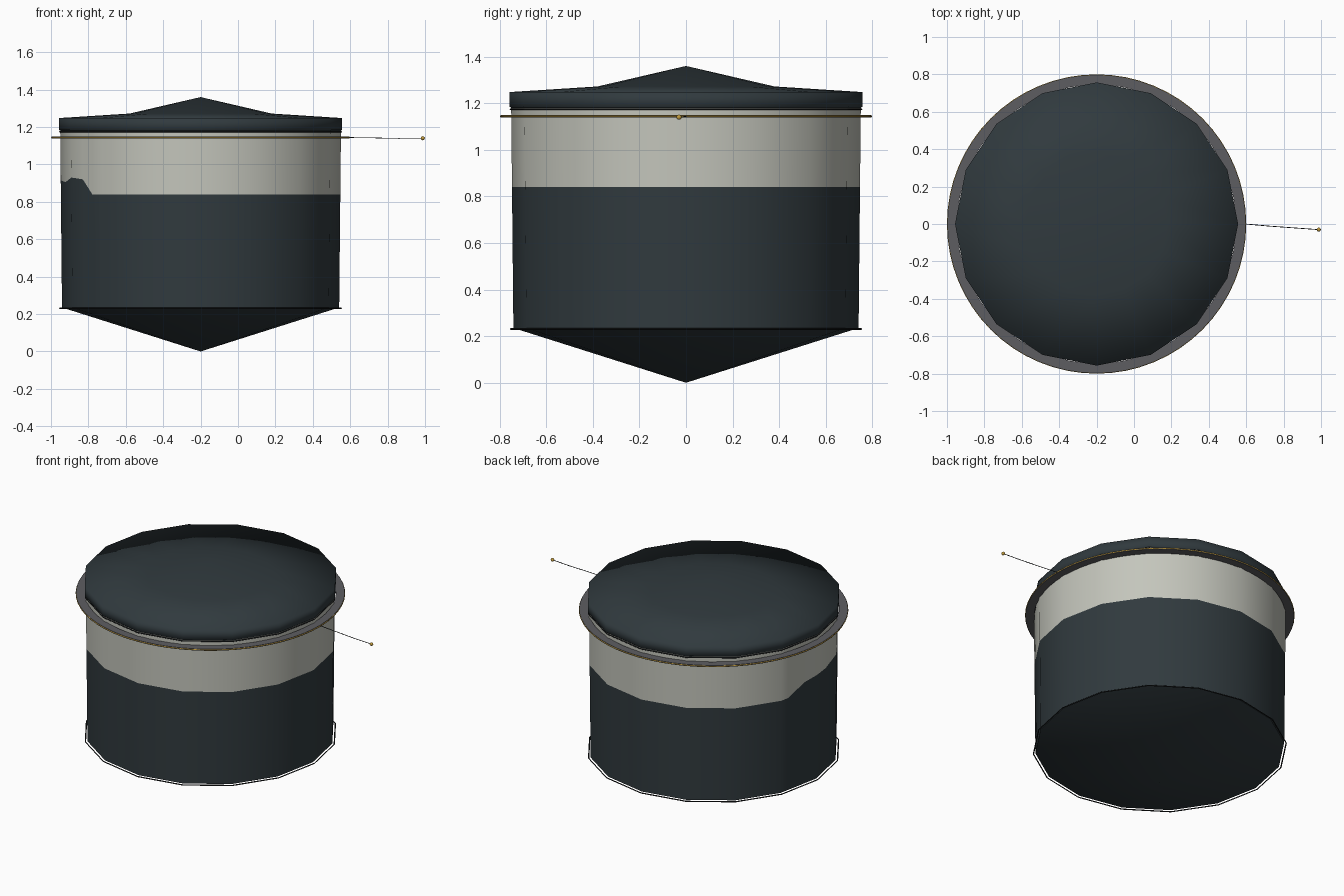
import bpy, bmesh, math
from math import cos, sin, pi, radians

if "Cube" in bpy.data.objects:
    bpy.data.objects.remove(bpy.data.objects["Cube"])

CX = -0.2      # vessel axis
SIDES = 16


def material(name, rgb):
    m = bpy.data.materials.new(name)
    m.diffuse_color = (*rgb, 1)
    m.use_nodes = True
    m.node_tree.nodes["Principled BSDF"].inputs["Base Color"].default_value = m.diffuse_color
    return m


DARK = material("dark_coating", (0.03, 0.042, 0.048))
PALE = material("pale_band", (0.55, 0.56, 0.50))
GREY = material("grey_metal", (0.11, 0.11, 0.12))
BLACK = material("black_trim", (0.012, 0.014, 0.015))
GOLD = material("gold", (0.55, 0.34, 0.05))


def finish(name, bm, mat, angle=40):
    bmesh.ops.remove_doubles(bm, verts=bm.verts, dist=1e-5)
    bmesh.ops.recalc_face_normals(bm, faces=bm.faces)
    me = bpy.data.meshes.new(name)
    bm.to_mesh(me)
    bm.free()
    for p in me.polygons:
        p.use_smooth = True
    me.set_sharp_from_angle(angle=radians(angle))
    me.materials.append(mat)
    ob = bpy.data.objects.new(name, me)
    bpy.context.collection.objects.link(ob)
    return ob


def skin(bm, rows, closed_profile=False):
    """Quads between successive rings of points."""
    rings = [[bm.verts.new(p) for p in r] for r in rows]
    if closed_profile:
        rings.append(rings[0])
    for a, b in zip(rings, rings[1:]):
        for i in range(len(a)):
            j = (i + 1) % len(a)
            bm.faces.new((a[i], a[j], b[j], b[i]))


def lathe(name, profile, mat, n=SIDES, closed=False, angle=40, tip=None):
    bm = bmesh.new()
    rows = [[(CX + r * cos(2 * pi * i / n), r * sin(2 * pi * i / n), z)
             for i in range(n)] for r, z in profile]
    skin(bm, rows, closed)
    if tip is not None:
        bm.verts.ensure_lookup_table()
        last = bm.verts[len(bm.verts) - n:]
        t = bm.verts.new((CX, 0, tip))
        for i in range(n):
            bm.faces.new((last[i], last[(i + 1) % n], t))
    return finish(name, bm, mat, angle)


def hoop(name, r, z, w, mat, n=SIDES):
    return lathe(name, [(r - w, z), (r, z - w), (r + w, z), (r, z + w)],
                 mat, n, True, 180)


# Wall: dark lower coat and pale upper band, with a raised patch in the edge
edge = {162: 0.84, 172: 0.90, 180: 0.915, 190: 0.905, 202.5: 0.93,
        211: 0.92, 218: 0.84}
columns = sorted(set([i * 360 / SIDES for i in range(SIDES)]) | set(edge))


def wall(name, low, high, mat):
    def pt(a, z):
        r = 0.741 + 0.01 * (z - 0.23)
        r *= cos(pi / SIDES) / cos(radians(a % 22.5 - 11.25))
        return (CX + r * cos(radians(a)), r * sin(radians(a)), z)
    bm = bmesh.new()
    skin(bm, [[pt(a, low(a)) for a in columns],
              [pt(a, high(a)) for a in columns]])
    return finish(name, bm, mat)


def split(a):
    return edge.get(a, 0.84)


wall("lower_wall", lambda a: 0.235, split, DARK)
wall("upper_band", split, lambda a: 1.18, PALE)

# Conical base and its seam
lathe("base_cone", [(0.741, 0.235)], DARK, tip=0.0)
hoop("base_seam", 0.753, 0.231, 0.004, BLACK)

# Domed lid with a short skirt, and lip below it
lathe("lid", [(0.75, 1.18), (0.757, 1.185), (0.757, 1.248), (0.38, 1.272)],
      DARK, angle=180, tip=1.36)
hoop("lid_lip", 0.753, 1.174, 0.004, BLACK)

# Flat collar with a gold outer edge
lathe("collar", [(0.745, 1.138), (0.797, 1.138), (0.797, 1.149), (0.745, 1.149)],
      GREY, 64, True)
hoop("collar_gold_edge", 0.796, 1.1435, 0.004, GOLD, 64)

# Cord with a bead at its end
cu = bpy.data.curves.new("cord", 'CURVE')
cu.dimensions = '3D'
cu.bevel_depth = 0.002
cu.bevel_resolution = 1
sp = cu.splines.new('POLY')
path = [(0.595, 0, 1.144), (0.72, -0.011, 1.142), (0.86, -0.021, 1.139),
        (0.985, -0.03, 1.14)]
sp.points.add(len(path) - 1)
for p, c in zip(sp.points, path):
    p.co = (*c, 1)
cu.materials.append(BLACK)
bpy.context.collection.objects.link(bpy.data.objects.new("cord", cu))

bm = bmesh.new()
bmesh.ops.create_uvsphere(bm, u_segments=12, v_segments=8, radius=0.011)
bmesh.ops.translate(bm, verts=bm.verts, vec=(0.988, -0.03, 1.14))
finish("cord_bead", bm, GOLD, 60)
